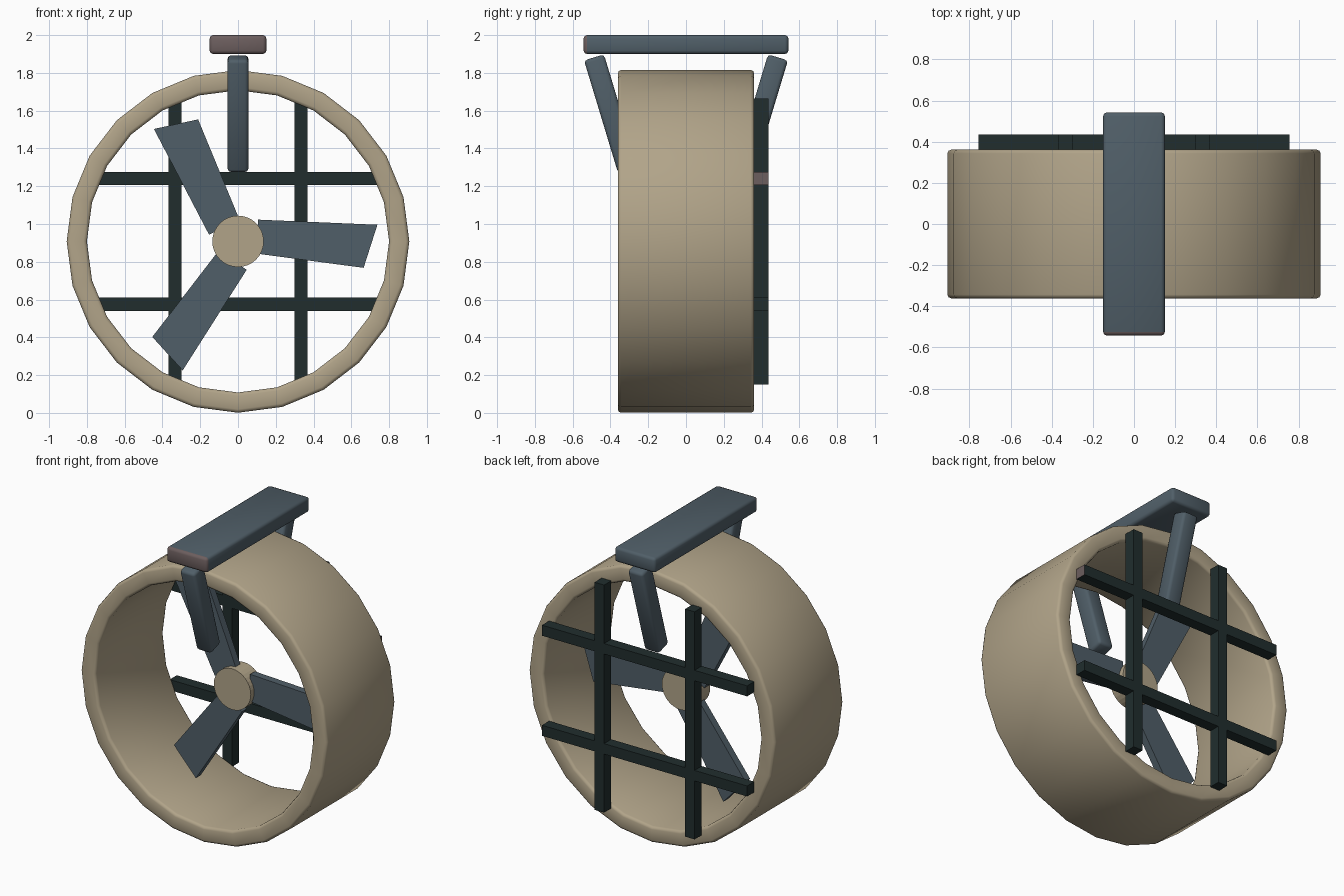
import bpy, bmesh, math
from mathutils import Matrix, Vector

if "Cube" in bpy.data.objects:
    bpy.data.objects.remove(bpy.data.objects["Cube"], do_unlink=True)

CENTRE_Z = 0.908
BAR_OFFSET = 0.333


def material(name, colour):
    m = bpy.data.materials.new(name)
    m.use_nodes = True
    m.diffuse_color = (*colour, 1)
    m.node_tree.nodes["Principled BSDF"].inputs["Base Color"].default_value = (*colour, 1)
    return m


tan = material("tan", (0.44, 0.37, 0.25))
slate = material("slate blue", (0.08, 0.113, 0.138))
dark = material("dark green", (0.015, 0.027, 0.027))
mauve = material("dusty mauve", (0.15, 0.112, 0.112))


def finish(name, bm, mats, matrix=Matrix(), smooth=False):
    """Turn a bmesh into a named object."""
    bmesh.ops.recalc_face_normals(bm, faces=bm.faces)
    bm.transform(matrix)
    mesh = bpy.data.meshes.new(name)
    bm.to_mesh(mesh)
    bm.free()
    for m in mats:
        mesh.materials.append(m)
    for p in mesh.polygons:
        p.use_smooth = smooth
    obj = bpy.data.objects.new(name, mesh)
    bpy.context.collection.objects.link(obj)
    return obj


def box(size):
    bm = bmesh.new()
    bmesh.ops.create_cube(bm, size=1)
    bmesh.ops.scale(bm, vec=size, verts=bm.verts)
    return bm


def bevel(bm, width, segments=2, edges=None):
    bmesh.ops.bevel(bm, geom=edges or bm.edges[:], offset=width, segments=segments,
                    profile=0.5, affect="EDGES")


# Duct ring: a rectangular section spun around the fan axis
bm = bmesh.new()
section = [(0.8, -0.361), (0.907, -0.361), (0.907, 0.361), (0.8, 0.361)]
verts = [bm.verts.new((0, y, r)) for r, y in section]
edges = [bm.edges.new((verts[i], verts[(i + 1) % 4])) for i in range(4)]
bmesh.ops.spin(bm, geom=verts + edges, cent=(0, 0, 0), axis=(0, 1, 0),
               angle=2 * math.pi, steps=24, use_merge=True)
bmesh.ops.remove_doubles(bm, verts=bm.verts, dist=0.001)
bmesh.ops.recalc_face_normals(bm, faces=bm.faces)
rims = [e for e in bm.edges if abs(e.verts[0].co.y - e.verts[1].co.y) < 0.01
        and abs(e.verts[0].co.length - e.verts[1].co.length) < 0.01]
bevel(bm, 0.018, edges=rims)
finish("duct_ring", bm, [tan], Matrix.Translation((0, 0, CENTRE_Z)), smooth=True)

# Hub
bm = bmesh.new()
bmesh.ops.create_cone(bm, cap_ends=True, segments=32, radius1=0.136, radius2=0.136, depth=0.12)
hub = finish("hub", bm, [tan],
             Matrix.Translation((0, 0, CENTRE_Z)) @ Matrix.Rotation(math.pi / 2, 4, "X"))

# Three flat blades
blade = [(0.107, 0.115), (0.738, 0.088), (0.665, -0.14), (0.1, -0.065)]
for i in range(3):
    bm = bmesh.new()
    face = bm.faces.new([bm.verts.new((x, -0.025, z)) for x, z in blade])
    new = bmesh.ops.extrude_face_region(bm, geom=[face])["geom"]
    bmesh.ops.translate(bm, vec=(0, 0.05, 0),
                        verts=[g for g in new if isinstance(g, bmesh.types.BMVert)])
    finish(f"blade_{i + 1}", bm, [slate], Matrix.Translation((0, 0, CENTRE_Z))
           @ Matrix.Rotation(-i * math.tau / 3, 4, "Y"))

# Rear guard bars; the end of one bar is mauve
for side, tag in ((-1, "low"), (1, "high")):
    bm = box((1.51, 0.075, 0.07))
    if side > 0:
        for f in bm.faces:
            f.material_index = int(f.calc_center_median().x > 0.7)
    finish(f"guard_bar_{tag}", bm, [dark, mauve],
           Matrix.Translation((0, 0.398, CENTRE_Z + side * BAR_OFFSET)))
for side, tag in ((-1, "right"), (1, "left")):
    finish(f"guard_upright_{tag}", box((0.07, 0.075, 1.514)), [dark],
           Matrix.Translation((side * BAR_OFFSET, 0.398, CENTRE_Z)))

# Mounting plate with a mauve front end
bm = box((0.3, 1.084, 0.1))
bevel(bm, 0.018)
for f in bm.faces:
    f.material_index = int(f.calc_center_median().y < -0.525)
plate = finish("mounting_plate", bm, [slate, mauve], Matrix.Translation((0, 0, 1.95)), smooth=True)

# Slanted braces from the plate down into the duct
for side, tag in ((-1, "front"), (1, "back")):
    top, foot = Vector((0, side * 0.487, 1.882)), Vector((0, side * 0.307, 1.286))
    axis = top - foot
    bm = box((0.11, 0.11, axis.length))
    bevel(bm, 0.018)
    turn = Matrix.Rotation(-math.atan2(axis.y, axis.z), 4, "X")
    finish(f"{tag}_brace", bm, [slate],
           Matrix.Translation((top + foot) / 2) @ turn, smooth=True)
